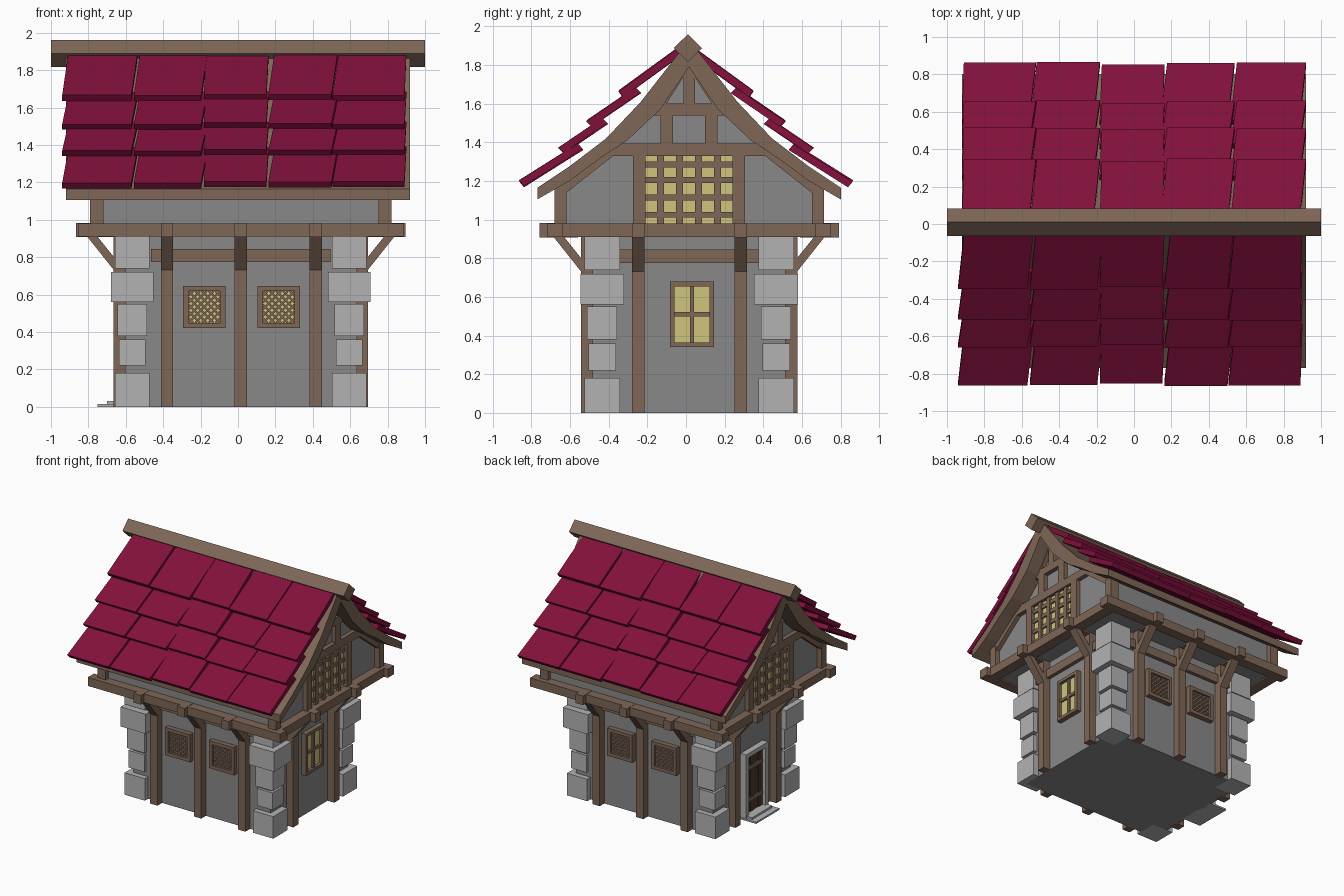
import bpy, bmesh, math, random
from mathutils import Vector

if "Cube" in bpy.data.objects:
    bpy.data.objects.remove(bpy.data.objects["Cube"])

random.seed(4)
CX, CY = 0.015, 0.016          # centre of the house body
FRONT, RIGHT, BACK, LEFT = 0, 90, 180, 270


def material(name, rgb):
    m = bpy.data.materials.new(name)
    m.diffuse_color = (*rgb, 1)
    m.use_nodes = True
    m.node_tree.nodes["Principled BSDF"].inputs["Base Color"].default_value = m.diffuse_color
    return m


WOOD = material("wood", (0.21, 0.135, 0.095))
DARK = material("dark_wood", (0.07, 0.04, 0.028))
ROOF = material("roof_tile", (0.22, 0.005, 0.045))
GLASS = material("glass", (0.62, 0.56, 0.2))
STONE = material("stone", (0.45, 0.45, 0.45))
WALL = material("plaster", (0.25, 0.25, 0.25))


def make(name, mat, solids):
    """One object from solids; each solid is two matching rings of points."""
    bm = bmesh.new()
    for r0, r1 in solids:
        a = [bm.verts.new(p) for p in r0]
        b = [bm.verts.new(p) for p in r1]
        n = len(a)
        bm.faces.new(a)
        bm.faces.new(b[::-1])
        for i in range(n):
            j = (i + 1) % n
            bm.faces.new((a[j], a[i], b[i], b[j]))
    bmesh.ops.recalc_face_normals(bm, faces=bm.faces)
    me = bpy.data.meshes.new(name)
    bm.to_mesh(me)
    bm.free()
    me.materials.append(mat)
    ob = bpy.data.objects.new(name, me)
    bpy.context.collection.objects.link(ob)
    return ob


def at(side, u, d, z):
    """u along a wall, d outward from the house centre."""
    a = math.radians(side)
    return Vector((CX + u * math.cos(a) + d * math.sin(a),
                   CY + u * math.sin(a) - d * math.cos(a), z))


def prism(side, pts, d0, d1):
    return [at(side, u, d0, z) for u, z in pts], [at(side, u, d1, z) for u, z in pts]


def block(side, u0, u1, d0, d1, z0, z1):
    return prism(side, [(u0, z0), (u1, z0), (u1, z1), (u0, z1)], d0, d1)


def bar(side, p, q, w, d0, d1):
    p, q = Vector(p), Vector(q)
    n = (q - p).normalized().orthogonal() * w / 2
    return prism(side, [p - n, q - n, q + n, p + n], d0, d1)


def frame(side, u0, u1, z0, z1, t, d0, d1):
    return [block(side, u0, u0 + t, d0, d1, z0, z1), block(side, u1 - t, u1, d0, d1, z0, z1),
            block(side, u0 + t, u1 - t, d0, d1, z0, z0 + t),
            block(side, u0 + t, u1 - t, d0, d1, z1 - t, z1)]


# Plaster walls: ground floor, jetty floor, upper storey with gables
make("ground_walls", WALL, [block(FRONT, -.62, .62, -.5, .5, 0, .93)])
make("jetty_floor", WALL, [block(FRONT, -.8, .8, -.69, .69, .92, .96)])
gable = [(-.66, .95), (.66, .95), (.66, 1.2), (.43, 1.37), (.27, 1.53), (0, 1.85),
         (-.27, 1.53), (-.43, 1.37), (-.66, 1.2)]
make("upper_walls", WALL, [prism(RIGHT, gable, -.765, .765)])

# Corner quoins, stacked blocks of different widths
quoins = [(0, .18, .092), (.22, .36, .071), (.38, .55, .078), (.56, .72, .113), (.74, .915, .092)]
make("corner_stones", STONE, [
    block(FRONT, sx * .58 - h, sx * .58 + h, sy * .45 - h, sy * .45 + h, z0, z1)
    for sx in (-1, 1) for sy in (-1, 1) for z0, z1, h in quoins])

# Posts, rails, knee braces and joist ends on all four walls
posts, rails, braces, joists = [], [], [], []
for side in (FRONT, RIGHT, BACK, LEFT):
    long = side in (FRONT, BACK)
    wall, rim, half = (.5, .725, .48) if long else (.62, .83, .36)
    rails.append(block(side, -half, half, wall - .02, wall + .03, .775, .845))
    for u in ((-.395, 0, .4) if long else (-.2625, .2675)):
        w = .033
        posts.append(block(side, u - w, u + w, wall - .02, wall + .06, 0, .92))
        joists.append(block(side, u - w, u + w, rim - .15, rim + .05, .908, .982))
        o = wall + .05
        knee = [(o, .72), (o + .155, .915), (o + .1, .915), (o, .79)]
        braces.append(([at(side, u - w, d, z) for d, z in knee],
                       [at(side, u + w, d, z) for d, z in knee]))
make("wall_posts", WOOD, posts)
make("wall_rails", WOOD, rails)
make("knee_braces", WOOD, braces)
make("joist_ends", WOOD, joists)

# Jetty ring beam and upper corner posts
make("jetty_beams", WOOD,
     [block(s, -.87, .87, .655, .735, .91, .98) for s in (FRONT, BACK)] +
     [block(s, -.655, .655, .75, .835, .91, .98) for s in (LEFT, RIGHT)])
make("upper_corner_posts", WOOD, [
    block(FRONT, min(sx * .735, sx * .807), max(sx * .735, sx * .807),
          min(sy * .635, sy * .697), max(sy * .635, sy * .697), .97, 1.17)
    for sx in (-1, 1) for sy in (-1, 1)])

# Gable timber framing and big mullioned windows
timber, panes, mullions = [], [], []
for s in (LEFT, RIGHT):
    d = (.74, .8)
    timber += [block(s, -.42, .42, *d, 1.33, 1.395), block(s, -.24, .24, *d, 1.54, 1.6),
               block(s, -.03, .03, *d, 1.6, 1.83)]
    for k in (-1, 1):
        timber += [bar(s, (k * .115, 1.39), (k * .115, 1.55), .066, *d),
                   bar(s, (k * .2575, .97), (k * .2575, 1.34), .066, *d),
                   bar(s, (k * .67, 1.15), (k * .41, 1.355), .06, *d),
                   bar(s, (k * .41, 1.375), (k * .15, 1.61), .05, *d),
                   bar(s, (k * .16, 1.58), (0, 1.83), .05, *d)]
    panes.append(block(s, -.225, .225, .75, .772, .97, 1.34))
    mullions += [block(s, u - .018, u + .018, .765, .79, .97, 1.34) for u in (-.147, -.049, .049, .147)]
    mullions += [block(s, -.225, .225, .765, .785, z - .015, z + .015) for z in (1.025, 1.115, 1.205, 1.285)]
make("gable_timbers", WOOD, timber)
make("gable_window_glass", GLASS, panes)
make("gable_window_mullions", WOOD, mullions)

# Small lattice windows front and back
frames, glass, lattice = [], [], []
h, zc = .085, .534
for s in (FRONT, BACK):
    for uc in (-.195, .203):
        frames += frame(s, uc - .113, uc + .113, zc - .113, zc + .113, .028, .49, .54)
        glass.append(block(s, uc - h, uc + h, .49, .512, zc - h, zc + h))
        for i in range(-4, 5):
            c = i * .036
            a, b = max(-h, -h - c), min(h, h - c)
            for k in (-1, 1):
                lattice.append(bar(s, (uc + k * a, zc + a + c), (uc + k * b, zc + b + c), .011, .505, .525))
make("lattice_window_frames", WOOD, frames)
make("lattice_window_glass", GLASS, glass)
make("lattice_bars", WOOD, lattice)

# Cross-bar window on the right wall
make("side_window_frame", WOOD, frame(RIGHT, -.1, .13, .34, .68, .025, .61, .66) + [
    block(RIGHT, .004, .026, .61, .65, .36, .66), block(RIGHT, -.08, .11, .61, .65, .499, .521)])
make("side_window_glass", GLASS, [block(RIGHT, -.08, .11, .61, .635, .36, .66)])

# Door with stone surround and steps on the left wall
make("door_surround", STONE, [block(LEFT, k * .125 - .018, k * .125 + .018, .61, .67, 0, .5) for k in (-1, 1)] +
     [block(LEFT, -.143, .143, .61, .67, .5, .535)])
make("door_planks", DARK, [block(LEFT, -.107 + i * .0535, -.057 + i * .0535, .61, .64 + .005 * (i % 2), .03, .5)
                           for i in range(4)])
make("door_straps", WOOD, [block(LEFT, -.1, .1, .63, .652, z, z + .03) for z in (.12, .38)])
make("door_steps", STONE, [block(LEFT, -.15, .15, .6, .765, .0, .014), block(LEFT, -.13, .13, .6, .715, .014, .03)])

# Flared roof deck, whose ends read as bargeboards
outer = [(.785, 1.165), (.62, 1.275), (.43, 1.42), (.25, 1.61), (0, 1.93)]
inner = [(.785, 1.105), (.62, 1.2), (.45, 1.325), (.32, 1.41), (.15, 1.57), (0, 1.79)]
deck = []
for k in (-1, 1):
    deck.append(prism(RIGHT, [(k * u, z) for u, z in outer + inner[::-1]], -.935, .905))
make("roof_deck", WOOD, deck)

# Diamond-section ridge beam
diamond = [(-.073, 1.888), (0, 1.96), (.073, 1.888), (0, 1.818)]
make("ridge_beam", WOOD, [([(-1, .01 + y, z) for y, z in diamond], [(1, .01 + y, z) for y, z in diamond])])

# Roof tiles: four overlapping slanted rows; back slope is the front turned half round
edges = [Vector(p) for p in ((-.865, 1.2), (-.66, 1.37), (-.515, 1.51), (-.35, 1.665), (-.02, 1.905))]
cols = [(-.94, -.57), (-.557, -.197), (-.183, .152), (.162, .5), (.505, .89)]
tiles = []
for r in range(4):
    p, q = edges[r], edges[r + 1]
    run = (q - p).normalized()
    n = Vector((-run.y, run.x))
    if r < 3:
        q = p + (q - n * .035 - p) * 1.35
    for c, (x0, x1) in enumerate(cols):
        shift = .013 if c == 2 else random.uniform(-.002, .005)
        lift = n * random.uniform(-.005, .004)
        a, b, t = p + run * shift + lift, q + lift, n * .038
        sl = .035 if c != 2 else .012
        section = lambda x, s: [(x, *a), (x + s, *b), (x + s, *(b - t)), (x, *(a - t))]
        tile = section(x0, sl), section(x1, sl if c < 4 else 0.01)
        tiles.append(tile)
        tiles.append(tuple([(-.02 - x, -y, z) for x, y, z in ring] for ring in tile))
make("roof_tiles", ROOF, tiles)
